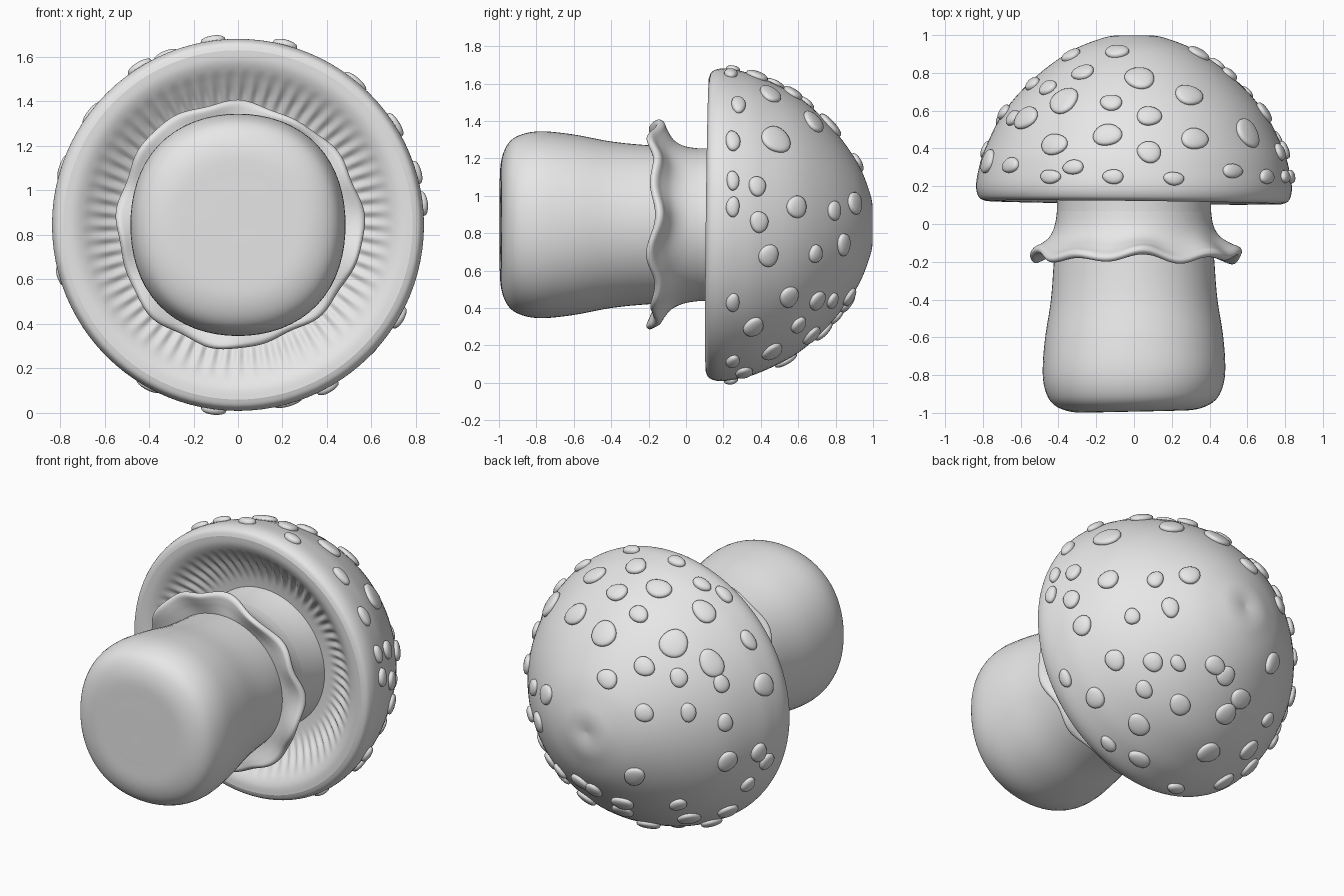
import bpy
import bmesh
import random
from math import sin, cos, pi, tau, asin, acos, radians
from mathutils import Vector, Matrix

random.seed(4)
AXIS_Z = 0.845  # height of the axis running along y

old = bpy.data.objects.get("Cube")
if old:
    bpy.data.objects.remove(old, do_unlink=True)

clay = bpy.data.materials.new("plain_grey")
clay.use_nodes = True
clay.diffuse_color = (0.8, 0.8, 0.8, 1)
clay.node_tree.nodes["Principled BSDF"].inputs["Base Color"].default_value = clay.diffuse_color


def smooth_path(points, steps=5):
    """Catmull-Rom curve through (radius, y) points."""
    pts = [Vector(p) for p in points]
    pts = [pts[0]] + pts + [pts[-1]]
    path = []
    for a, b, c, d in zip(pts, pts[1:], pts[2:], pts[3:]):
        for i in range(steps):
            t = i / steps
            path.append(0.5 * (2 * b + (c - a) * t + (2 * a - 5 * b + 4 * c - d) * t * t
                               + (3 * b - a - 3 * c + d) * t ** 3))
    path.append(pts[-1])
    return [(max(p.x, 0), p.y) for p in path]


def finish(bm, name, angle=50):
    """Turn a bmesh into a smooth-shaded object."""
    bmesh.ops.remove_doubles(bm, verts=bm.verts, dist=0.0002)
    bmesh.ops.recalc_face_normals(bm, faces=bm.faces)
    mesh = bpy.data.meshes.new(name)
    bm.to_mesh(mesh)
    bm.free()
    mesh.materials.append(clay)
    obj = bpy.data.objects.new(name, mesh)
    bpy.context.collection.objects.link(obj)
    bpy.ops.object.select_all(action="DESELECT")
    obj.select_set(True)
    bpy.context.view_layer.objects.active = obj
    bpy.ops.object.shade_smooth_by_angle(angle=radians(angle))


def lathe(name, path, segments, shape):
    """Revolve a path about the y axis; shape() varies it with angle."""
    bm = bmesh.new()
    rings = []
    for r, y in path:
        ring = []
        for i in range(segments):
            a = tau * i / segments
            rr, yy = shape(r, y, a)
            ring.append(bm.verts.new((rr * cos(a), yy, AXIS_Z + rr * sin(a))))
        rings.append(ring)
    for low, high in zip(rings, rings[1:]):
        for i in range(segments):
            j = (i + 1) % segments
            bm.faces.new((low[i], low[j], high[j], high[i]))
    finish(bm, name)


# Stem: rounded foot, slightly taller than wide, that narrows toward the cap
def stem_shape(r, y, a):
    foot = min(1, max(0, -y - 0.25) * 2)
    return r * (1 - foot * (0.015 * cos(4 * a) + 0.016 * cos(2 * a))), y + 0.02 * r * cos(a)


stem_path = smooth_path([(0, -0.993), (0.2, -0.993), (0.34, -0.988), (0.435, -0.95), (0.482, -0.88),
                         (0.499, -0.77), (0.482, -0.6), (0.445, -0.4), (0.425, -0.2),
                         (0.408, 0.1), (0.43, 0.3)])
lathe("stem", stem_path, 64, stem_shape)


# Skirt: flared ring with a ruffled edge
def skirt_shape(r, y, a):
    k = min(1, max(0, (r - 0.42) / 0.12))
    ruffle = 0.012 * sin(3 * a + 1.5) + 0.007 * sin(8 * a + 2) + 0.005 * sin(13 * a)
    wave = 0.018 * sin(9 * a + 1) + 0.012 * sin(5 * a)
    return r + k * ruffle, y + k * wave


skirt_path = smooth_path([(0.405, 0.1), (0.418, 0), (0.45, -0.07), (0.505, -0.12), (0.542, -0.145),
                          (0.552, -0.168), (0.535, -0.185), (0.5, -0.18), (0.46, -0.17), (0.41, -0.16)])
lathe("skirt", skirt_path, 160, skirt_shape)


# Cap top: flattened dome with a shallow dent at its pole and a slightly tilted rim
def rim_tilt(y, a):
    return y + max(0, 0.4 - y) * 0.03 * (sin(a) - cos(a))


dome = smooth_path([(0.785, 0.114), (0.82, 0.132), (0.836, 0.19), (0.824, 0.28), (0.788, 0.4),
                    (0.685, 0.6), (0.52, 0.78), (0.335, 0.915), (0.18, 0.98),
                    (0.09, 0.998), (0, 0.99)])
lathe("cap_top", dome, 96, lambda r, y, a: (r, rim_tilt(y, a)))


# Cap underside: rolled lip and hollow with radial gills
def gill_shape(r, y, a):
    depth = max(0, 1 - abs(r - 0.59) / 0.11)
    return r, rim_tilt(y, a) + 0.009 * depth * cos(64 * a + 5 * r)


under = smooth_path([(0.785, 0.114), (0.74, 0.118), (0.7, 0.135), (0.65, 0.17),
                     (0.58, 0.215), (0.5, 0.25), (0.4, 0.265)])
lathe("cap_underside", under, 384, gill_shape)


# Spots: low flat-topped patches seated on the cap surface
def dome_radius(y):
    for (r0, y0), (r1, y1) in zip(dome[3:], dome[4:]):
        if y0 <= y <= y1:
            return r0 + (r1 - r0) * (y - y0) / (y1 - y0)
    return 0.2


def add_spot(bm, angle, y, size):
    r = dome_radius(y)
    out = Vector((cos(angle), 0, sin(angle)))
    slope = Vector((dome_radius(y + 0.02) - dome_radius(y - 0.02), 0.04)).normalized()
    along = out * slope.x + Vector((0, slope.y, 0))
    around = Vector((-sin(angle), 0, cos(angle)))
    normal = out * slope.y - Vector((0, slope.x, 0))
    frame = Matrix((around, along, normal)).transposed().to_4x4()
    frame.translation = out * r + Vector((0, y, AXIS_Z)) + normal * 0.003
    stretch = 0.65 if y < 0.32 else random.uniform(0.8, 1.0)
    made = bmesh.ops.create_uvsphere(bm, u_segments=20, v_segments=12, radius=1)["verts"]
    phase = random.uniform(0, tau)
    for v in made:
        turn = Vector((v.co.x, v.co.y + 0.0001)).angle_signed(Vector((1, 0)), 0)
        wobble = 1 + 0.04 * sin(2 * turn + phase) + 0.03 * sin(3 * turn - phase)
        v.co.x *= size * wobble
        v.co.y *= size * wobble * stretch
        v.co.z = 0.025 * (1 if v.co.z > 0 else -1) * abs(v.co.z) ** 0.75
    bmesh.ops.transform(bm, matrix=frame, verts=made)


def swing(offset, y):
    """Offset across the dome at y as a fraction of its radius there."""
    return max(-1, min(1, offset / dome_radius(y)))


upper_large = [(-.14, .47), (.32, .45), (.6, .48), (.29, .68), (-.42, .42), (-.37, .65),
               (-.57, .56), (.03, .77)]
upper_small = [(-.27, .8), (-.09, .91), (-.12, .64), (.08, .57), (.08, .38), (-.65, .31),
               (-.32, .3), (-.44, .25), (-.11, .25), (.21, .24), (.52, .28), (.7, .25)]
left_side = [(.25, .94), (.25, 1.08), (.38, 1.05), (.39, .86), (.44, .68), (.69, .69), (.84, .74),
             (.79, .92), (.59, .94), (.9, .96), (.25, .43), (.36, .3), (.55, .46), (.6, .31),
             (.7, .44), (.78, .44), (.87, .46)]
right_side = [(.89, 1.02), (.74, 1.02), (.72, 1.21), (.56, 1.16), (.9, .61), (.57, .69), (.39, .7),
              (.59, .94), (.33, 1.1), (.39, .48), (.32, .62), (.68, .39)]
lower = [(-.55, .37), (-.4, .54), (-.12, .8), (-.11, .24), (-.11, .53), (-.4, .32), (-.07, .73),
         (.22, .67), (.35, .46), (.22, .31), (.4, .25), (.04, .86)]

bm = bmesh.new()
for x, y in upper_large:
    add_spot(bm, acos(swing(x, y)), y, random.uniform(0.074, 0.086))
for x, y in upper_small:
    add_spot(bm, acos(swing(x, y)), y, random.uniform(0.055, 0.066))
for y, z in left_side:
    add_spot(bm, asin(swing(z - AXIS_Z, y)), y, random.uniform(0.05, 0.066))
for y, z in right_side:
    add_spot(bm, pi - asin(swing(z - AXIS_Z, y)), y, random.uniform(0.052, 0.07))
for x, y in lower:
    add_spot(bm, -acos(swing(x, y)), y, random.uniform(0.055, 0.072))
finish(bm, "cap_spots", 60)
